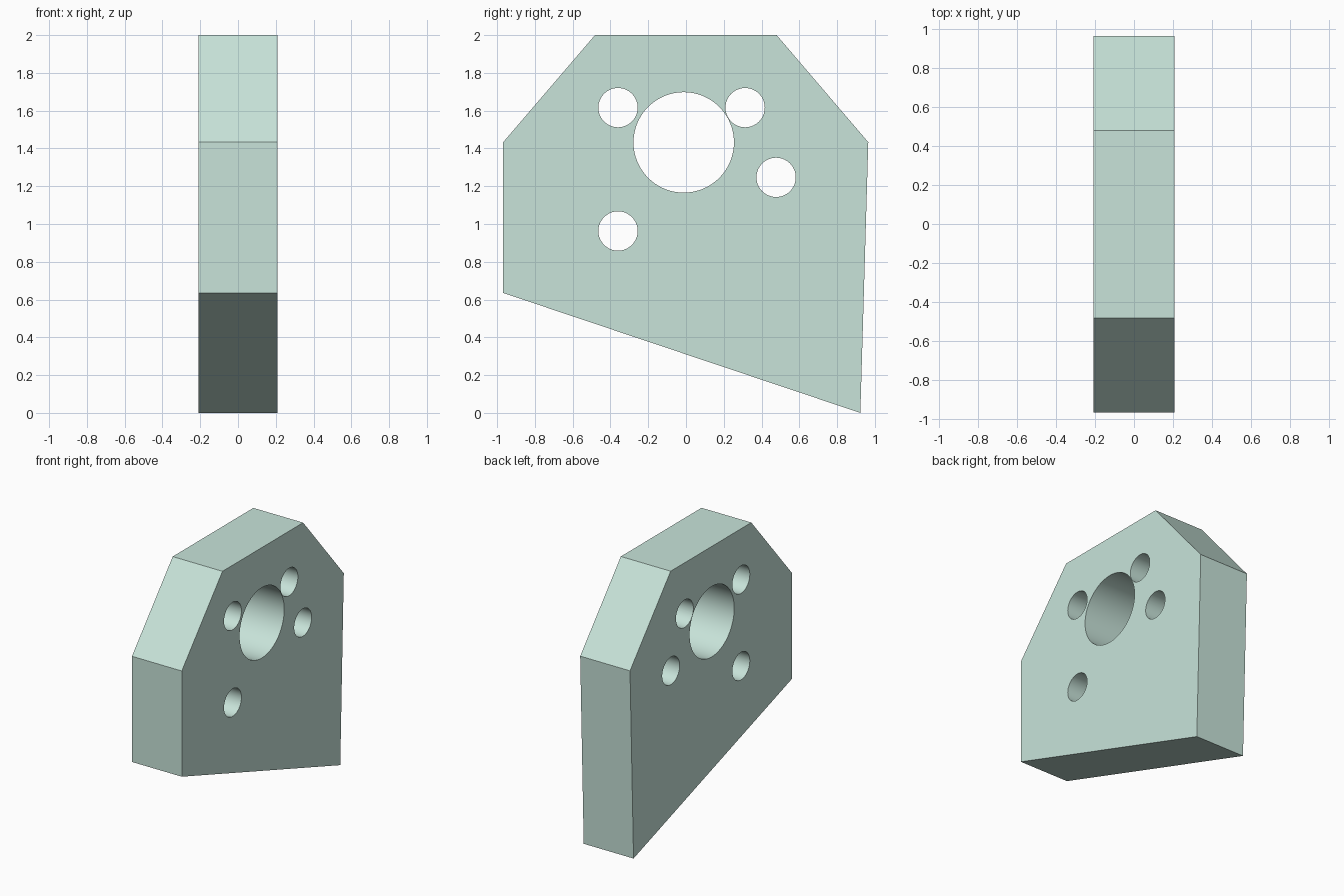
import bpy, bmesh, math

if "Cube" in bpy.data.objects:
    bpy.data.objects.remove(bpy.data.objects["Cube"])

HALF = 0.208  # half plate thickness
OUTLINE = [(-0.968, 0.635), (0.923, 0.0), (0.965, 1.433),
           (0.48, 2.0), (-0.482, 2.0), (-0.968, 1.433)]
# name, y, z, radius
HOLES = [("centre_bore", -0.012, 1.432, 0.266),
         ("upper_left_hole", -0.36, 1.616, 0.104),
         ("upper_right_hole", 0.313, 1.616, 0.104),
         ("side_hole", 0.477, 1.247, 0.104),
         ("lower_hole", -0.36, 0.963, 0.104)]


def prism(name, points, half):
    """Extrude a closed yz profile along x."""
    bm = bmesh.new()
    face = bm.faces.new([bm.verts.new((-half, y, z)) for y, z in points])
    new = bmesh.ops.extrude_face_region(bm, geom=[face])["geom"]
    verts = [v for v in new if isinstance(v, bmesh.types.BMVert)]
    bmesh.ops.translate(bm, verts=verts, vec=(2 * half, 0, 0))
    bmesh.ops.recalc_face_normals(bm, faces=bm.faces)
    mesh = bpy.data.meshes.new(name)
    bm.to_mesh(mesh)
    bm.free()
    obj = bpy.data.objects.new(name, mesh)
    bpy.context.collection.objects.link(obj)
    return obj


def circle(y, z, r, n=64):
    return [(y + r * math.cos(2 * math.pi * i / n),
             z + r * math.sin(2 * math.pi * i / n)) for i in range(n)]


# Angled mounting plate
plate = prism("mounting_plate", OUTLINE, HALF)
mat = bpy.data.materials.new("pale_green")
mat.diffuse_color = (0.58, 0.775, 0.70, 1)
mat.use_nodes = True
mat.node_tree.nodes["Principled BSDF"].inputs["Base Color"].default_value = mat.diffuse_color
plate.data.materials.append(mat)

# Through holes
bpy.context.view_layer.objects.active = plate
plate.select_set(True)
for name, y, z, r in HOLES:
    cutter = prism(name + "_cutter", circle(y, z, r), HALF + 0.1)
    cutter.data.materials.append(mat)
    cutter.hide_render = True
    mod = plate.modifiers.new(name, 'BOOLEAN')
    mod.operation = 'DIFFERENCE'
    mod.solver = 'EXACT'
    mod.object = cutter
    bpy.ops.object.modifier_apply(modifier=mod.name)
    bpy.data.objects.remove(cutter)

# Smooth bores, sharp plate edges
bpy.ops.object.shade_smooth_by_angle(angle=math.radians(30))
